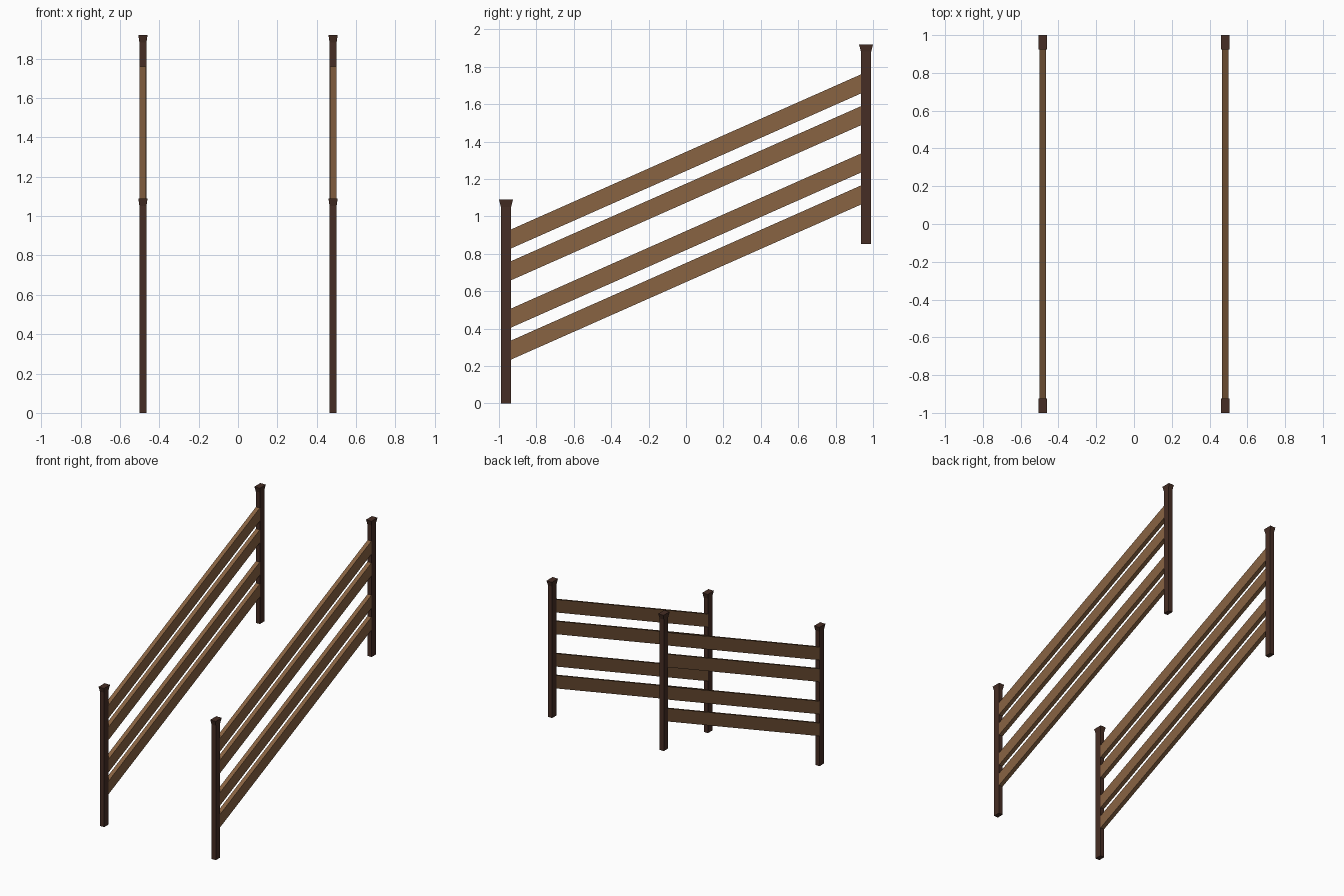
import bpy, bmesh

if "Cube" in bpy.data.objects:
    bpy.data.objects.remove(bpy.data.objects["Cube"])


def material(name, rgb):
    m = bpy.data.materials.new(name)
    m.diffuse_color = (*rgb, 1.0)
    m.use_nodes = True
    m.node_tree.nodes["Principled BSDF"].inputs["Base Color"].default_value = m.diffuse_color
    return m


DARK = material("dark_brown_wood", (0.062, 0.027, 0.018))
LIGHT = material("light_brown_wood", (0.25, 0.125, 0.055))

X = 0.483          # half distance between the two railings
POST_Y = 0.9625    # post centre
RAIL_Y = 0.945     # rail ends, tucked slightly into the posts
SLOPE = 0.443


def loft(name, rings, mat):
    """Solid skinned through a list of four-cornered rings."""
    bm = bmesh.new()
    loops = [[bm.verts.new(p) for p in ring] for ring in rings]
    for a, b in zip(loops, loops[1:]):
        for i in range(4):
            j = (i + 1) % 4
            bm.faces.new((a[i], a[j], b[j], b[i]))
    bm.faces.new(loops[0][::-1])
    bm.faces.new(loops[-1])
    bmesh.ops.recalc_face_normals(bm, faces=bm.faces)
    me = bpy.data.meshes.new(name)
    bm.to_mesh(me)
    bm.free()
    me.materials.append(mat)
    ob = bpy.data.objects.new(name, me)
    bpy.context.collection.objects.link(ob)
    return ob


def rect(x, y, z, w, d):
    return [(x + sx * w / 2, y + sy * d / 2, z)
            for sx, sy in ((-1, -1), (1, -1), (1, 1), (-1, 1))]


def post(name, x, y, z0, z1):
    # Straight shaft flaring into a wider flat-topped cap
    loft(name, [rect(x, y, z0, 0.036, 0.055),
                rect(x, y, z1 - 0.039, 0.036, 0.055),
                rect(x, y, z1, 0.047, 0.075)], DARK)


def rail(name, x, z_mid):
    # Sloped board with vertical ends, z_mid is its centre at y = 0
    rings = []
    for y in (-RAIL_Y, RAIL_Y):
        z = z_mid + SLOPE * y
        rings.append([(x + sx * 0.0165, y, z + sz * 0.051)
                      for sx, sz in ((-1, -1), (1, -1), (1, 1), (-1, 1))])
    loft(name, rings, LIGHT)


for side, x in (("left", -X), ("right", X)):
    post(f"{side}_lower_post", x, -POST_Y, 0.0, 1.09)
    post(f"{side}_upper_post", x, POST_Y, 0.853, 1.92)
    for i, z in enumerate((0.70, 0.871, 1.124, 1.294)):
        rail(f"{side}_rail_{i + 1}", x, z)
